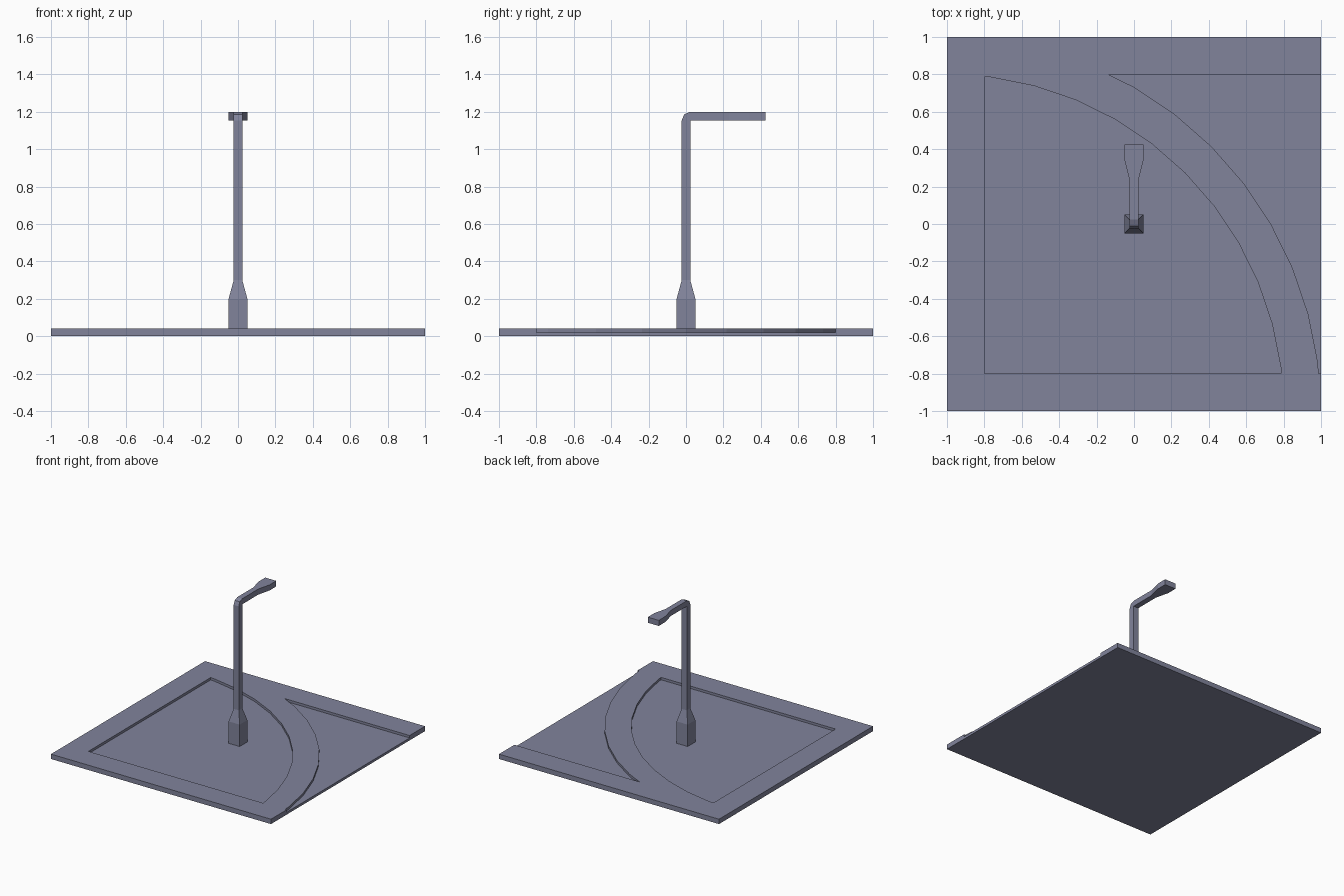
import bpy, bmesh, math

if "Cube" in bpy.data.objects:
    bpy.data.objects.remove(bpy.data.objects["Cube"])

# one flat colour for everything
mat = bpy.data.materials.new("blue_grey")
mat.diffuse_color = (0.22, 0.23, 0.33, 1)
mat.use_nodes = True
mat.node_tree.nodes["Principled BSDF"].inputs["Base Color"].default_value = mat.diffuse_color


def make_object(name, bm):
    bmesh.ops.recalc_face_normals(bm, faces=bm.faces)
    me = bpy.data.meshes.new(name)
    bm.to_mesh(me)
    bm.free()
    me.materials.append(mat)
    ob = bpy.data.objects.new(name, me)
    bpy.context.collection.objects.link(ob)
    return ob


def prism(name, outline, z0, z1):
    """Extrude a flat xy outline from z0 to z1."""
    bm = bmesh.new()
    face = bm.faces.new([bm.verts.new((x, y, z0)) for x, y in outline])
    top = bmesh.ops.extrude_face_region(bm, geom=[face])["geom"]
    for v in top:
        if isinstance(v, bmesh.types.BMVert):
            v.co.z = z1
    return make_object(name, bm)


def arc(radius, low, high):
    """Points of a 12-step quarter circle about the (-1, -1) corner."""
    pts = [(-1 + radius * math.cos(math.radians(a * 7.5)),
            -1 + radius * math.sin(math.radians(a * 7.5))) for a in range(13)]
    return [p for p in pts if low < p[1] < high]


# road tile with two sunken areas beside the curved kerb
tile = prism("road_tile", [(-1, -1), (1, -1), (1, 1), (-1, 1)], 0, 0.04)
inner_arc = [p for p in arc(1.8, -0.8, 1) if p[0] > -0.8]
inner = [(-0.8, -0.8), (0.787, -0.8)] + inner_arc + [(-0.8, 0.787)]
outer = ([(1.1, -0.8), (0.987, -0.8)] + arc(2.0, -0.8, 0.8)
         + [(-0.138, 0.8), (1.1, 0.8)])
for name, outline in (("inner_cutter", inner), ("outer_cutter", outer)):
    cutter = prism(name, outline, 0.02, 0.1)
    cutter.hide_render = True
    cutter.hide_set(True)
    mod = tile.modifiers.new(name, "BOOLEAN")
    mod.operation = "DIFFERENCE"
    mod.solver = "EXACT"
    mod.object = cutter

# street lamp: square sections (outer y, z), (inner y, z), half width in x
R = 0.023
sections = [
    ((-0.05, 0.02), (0.05, 0.02), 0.05),
    ((-0.05, 0.2), (0.05, 0.2), 0.05),
    ((-R, 0.3), (R, 0.3), R),
    ((-R, 1.154), (R, 1.154), R),
    ((-0.0095, 1.1865), (R, 1.154), R),
    ((R, 1.2), (R, 1.154), R),
    ((0.23, 1.2), (0.23, 1.154), R),
    ((0.34, 1.2), (0.34, 1.154), 0.05),
    ((0.425, 1.2), (0.425, 1.154), 0.05),
]
bm = bmesh.new()
rings = []
for (oy, oz), (iy, iz), w in sections:
    rings.append([bm.verts.new(c) for c in
                  ((-w, oy, oz), (w, oy, oz), (w, iy, iz), (-w, iy, iz))])
for a, b in zip(rings, rings[1:]):
    for i in range(4):
        j = (i + 1) % 4
        bm.faces.new((a[i], a[j], b[j], b[i]))
bm.faces.new(rings[0])
bm.faces.new(rings[-1])
bmesh.ops.remove_doubles(bm, verts=bm.verts, dist=0.0005)
make_object("street_lamp", bm)
